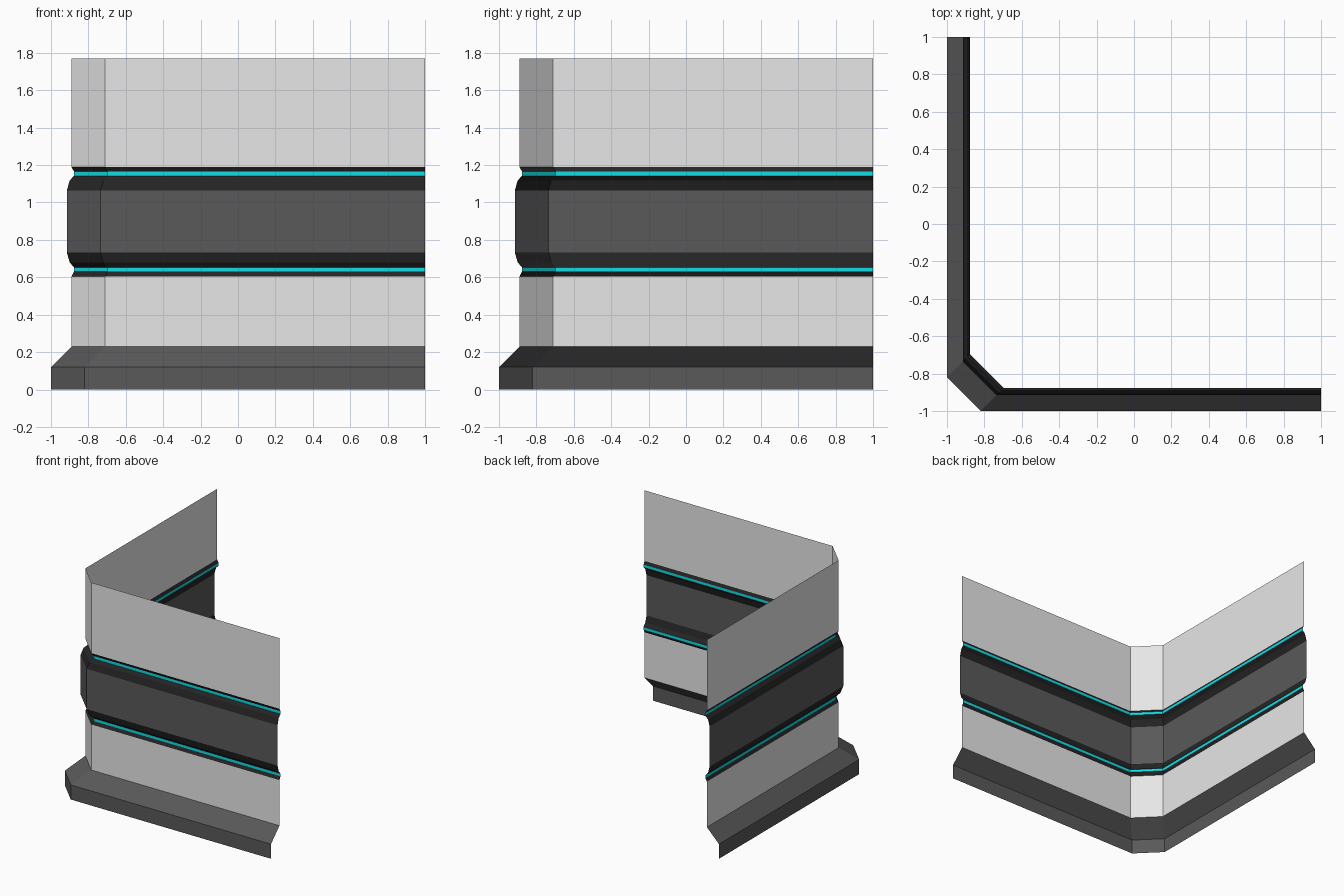
import bpy
import bmesh

cube = bpy.data.objects.get("Cube")
if cube:
    bpy.data.objects.remove(cube, do_unlink=True)


def make_material(name, rgb):
    mat = bpy.data.materials.new(name)
    mat.use_nodes = True
    color = (*rgb, 1.0)
    mat.diffuse_color = color
    mat.node_tree.nodes["Principled BSDF"].inputs["Base Color"].default_value = color
    return mat


light_grey = make_material("light grey", (0.8, 0.8, 0.8))
dark_grey = make_material("dark grey", (0.1, 0.1, 0.1))
black = make_material("near black", (0.018, 0.018, 0.018))
cyan = make_material("cyan", (0.005, 0.73, 0.79))

CORNER = -0.82  # where the outer corner chamfer starts


def path_at(inset):
    """Plan of the wall, moved inwards from the foot of the skirting."""
    edge, bend = inset - 1, inset + CORNER
    return [(edge, 1), (edge, bend), (bend, edge), (1, edge)]


def sweep(name, profile, mat):
    """Sweep a profile of (inset, height) points along the wall plan."""
    bm = bmesh.new()
    rows = [[bm.verts.new((x, y, z)) for x, y in path_at(inset)]
            for inset, z in profile]
    for low, high in zip(rows, rows[1:]):
        for i in range(len(low) - 1):
            bm.faces.new((low[i], low[i + 1], high[i + 1], high[i]))
    mesh = bpy.data.meshes.new(name)
    bm.to_mesh(mesh)
    bm.free()
    mesh.materials.append(mat)
    obj = bpy.data.objects.new(name, mesh)
    bpy.context.collection.objects.link(obj)
    return obj


WALL, GROOVE, LIP, PANEL = 0.11, 0.123, 0.1, 0.085

# Skirting and plain wall sheets
sweep("skirting", [(0, 0), (0, 0.12), (WALL, 0.23)], dark_grey)
sweep("lower_wall", [(WALL, 0.23), (WALL, 0.604)], light_grey)
sweep("upper_wall", [(WALL, 1.19), (WALL, 1.77)], light_grey)

# Raised middle panel
sweep("middle_panel", [(PANEL, 0.733), (PANEL, 1.064)], dark_grey)

# Trims with a light strip in the groove, below and above the panel
sweep("lower_trim_outer", [(WALL, 0.604), (GROOVE, 0.63)], black)
sweep("lower_light_strip", [(GROOVE, 0.63), (GROOVE, 0.653)], cyan)
sweep("lower_trim_inner", [(GROOVE, 0.653), (LIP, 0.68), (PANEL, 0.733)], black)
sweep("upper_trim_inner", [(PANEL, 1.064), (LIP, 1.118), (GROOVE, 1.142)], black)
sweep("upper_light_strip", [(GROOVE, 1.142), (GROOVE, 1.165)], cyan)
sweep("upper_trim_outer", [(GROOVE, 1.165), (WALL, 1.19)], black)
